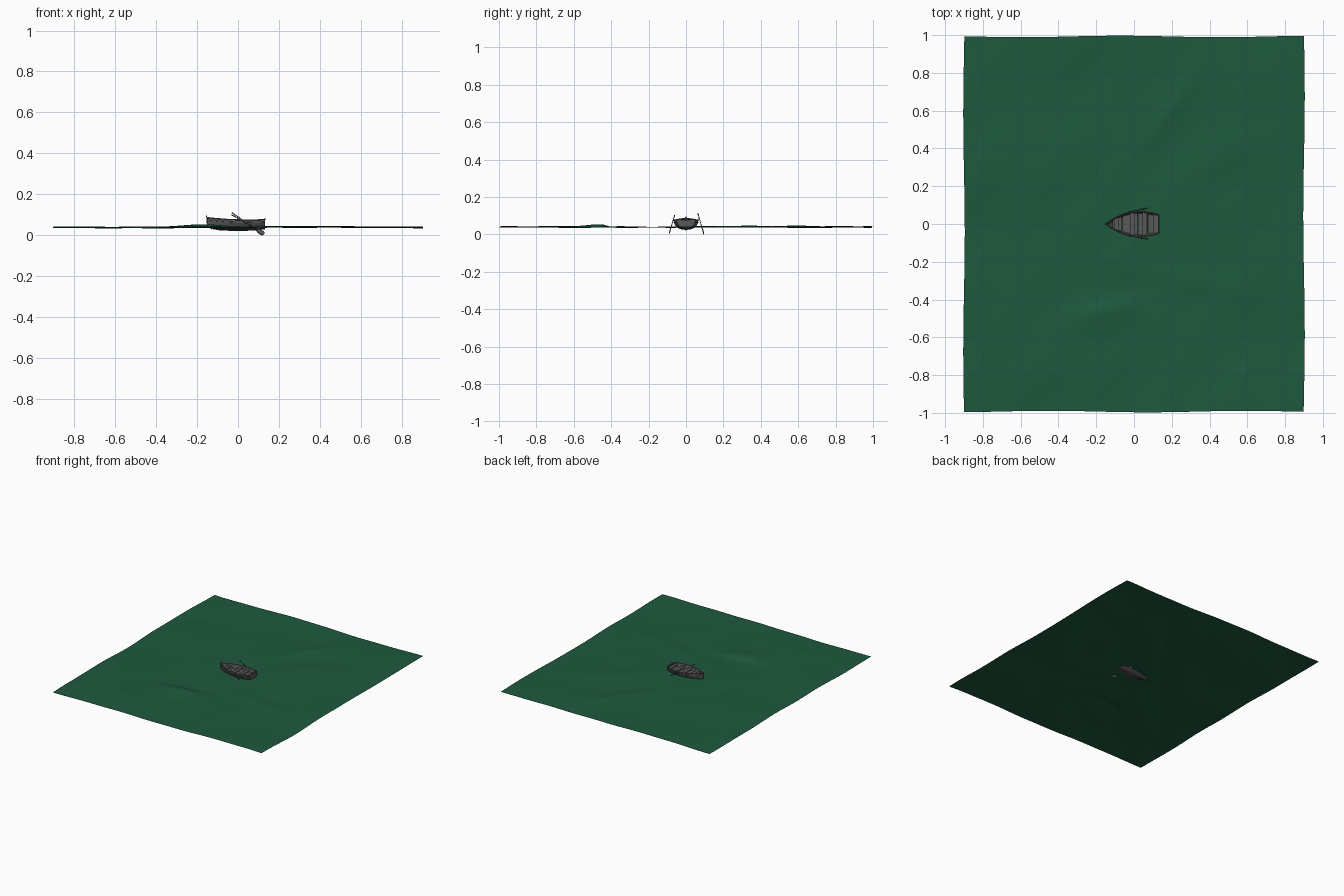
import bpy, bmesh
from math import sin, cos, pi, exp
from mathutils import Vector

if "Cube" in bpy.data.objects:
    bpy.data.objects.remove(bpy.data.objects["Cube"])


def material(name, rgb):
    m = bpy.data.materials.new(name)
    m.diffuse_color = (*rgb, 1)
    m.use_nodes = True
    m.node_tree.nodes["Principled BSDF"].inputs["Base Color"].default_value = m.diffuse_color
    return m


GREEN = material("sea green", (0.013, 0.1, 0.047))
WOOD = material("dark grey wood", (0.1, 0.1, 0.1))


def mesh_object(name, verts, faces, mat, thickness=0, smooth=False):
    me = bpy.data.meshes.new(name)
    me.from_pydata(verts, [], faces)
    bm = bmesh.new()
    bm.from_mesh(me)
    bmesh.ops.remove_doubles(bm, verts=bm.verts, dist=1e-5)
    bmesh.ops.recalc_face_normals(bm, faces=bm.faces)
    bm.to_mesh(me)
    bm.free()
    ob = bpy.data.objects.new(name, me)
    bpy.context.collection.objects.link(ob)
    me.materials.append(mat)
    if smooth:
        me.shade_smooth()
    if thickness:
        mod = ob.modifiers.new("thickness", "SOLIDIFY")
        mod.thickness = thickness
        mod.offset = -1
    return ob


def grid_faces(rows, cols):
    return [(r * cols + c, r * cols + c + 1, (r + 1) * cols + c + 1, (r + 1) * cols + c)
            for r in range(rows - 1) for c in range(cols - 1)]


def rod(name, points, radius, sides_res=1):
    cu = bpy.data.curves.new(name, "CURVE")
    cu.dimensions = "3D"
    cu.bevel_depth = radius
    cu.bevel_resolution = sides_res
    cu.use_fill_caps = True
    sp = cu.splines.new("POLY")
    sp.points.add(len(points) - 1)
    for p, co in zip(sp.points, points):
        p.co = (*co, 1)
    cu.materials.append(WOOD)
    ob = bpy.data.objects.new(name, cu)
    bpy.context.collection.objects.link(ob)
    return ob


def prism(name, outline, z, thick):
    n = len(outline)
    v = [(x, y, z) for x, y in outline] + [(x, y, z + thick) for x, y in outline]
    f = [tuple(range(n))[::-1], tuple(range(n, 2 * n))]
    f += [(i, (i + 1) % n, (i + 1) % n + n, i + n) for i in range(n)]
    return mesh_object(name, v, f, WOOD)


# Sea surface: gentle swell plus a few elongated crests
def bump(x, y, cx, cy, sx, sy, h, slope=0.0):
    dx, dy = x - cx, y - cy - slope * (x - cx)
    return h * exp(-(dx / sx) ** 2 - (dy / sy) ** 2)


def sea_height(x, y):
    z = 0.039
    z += 0.0022 * sin(7 * y + 2.2 * x + 0.8) + 0.0016 * sin(11 * y - 4 * x + 2)
    z += 0.0014 * sin(6 * x + 3 * y) + 0.0008 * sin(17 * x - 13 * y)
    back = 0.11 if y < -0.45 else 0.045
    z += bump(x, y, -0.15, -0.45, 0.16, back, 0.018, 0.15)
    z += bump(x, y, 0.5, 0.38, 0.25, 0.14, 0.012, 0.4)
    z += bump(x, y, 0.18, 0.58, 0.12, 0.07, 0.007, 1.2)
    z += bump(x, y, 0.3, -0.3, 0.3, 0.07, 0.005, -0.2)
    z -= bump(x, y, 0, 0, 0.2, 0.15, 0.003)
    return min(max(z, 0.028), 0.062)


NX, NY = 91, 101
sea = []
for j in range(NY):
    for i in range(NX):
        x, y = -0.9 + 1.8 * i / (NX - 1), -0.993 + 1.986 * j / (NY - 1)
        sea.append((x + 0.004 * sin(5 * y - 2 * x), y + 0.004 * sin(6 * x + 2 * y), sea_height(x, y)))
water = mesh_object("sea_surface", sea, grid_faces(NY, NX), GREEN, smooth=True)

# Hull stations: x, half breadth, keel height, sheer height
STATIONS = [(-0.15, 0.001, 0.045, 0.087), (-0.125, 0.018, 0.033, 0.084), (-0.09, 0.038, 0.027, 0.081),
            (-0.05, 0.055, 0.025, 0.078), (0, 0.066, 0.024, 0.076), (0.05, 0.066, 0.025, 0.075),
            (0.1, 0.058, 0.028, 0.076), (0.132, 0.049, 0.032, 0.078)]


def station(x):
    for a, b in zip(STATIONS, STATIONS[1:]):
        if x <= b[0]:
            t = (x - a[0]) / (b[0] - a[0])
            return [p + (q - p) * t for p, q in zip(a, b)]
    return STATIONS[-1]


def section(x, inset=0.0, n=5):
    _, w, k, s = station(x)
    w, k = max(w - inset, 0.0005), k + inset
    pts = []
    for i in range(-n, n + 1):
        a = abs(i) / n * pi / 2
        pts.append((x, (1 if i > 0 else -1) * w * sin(a) ** 0.8 if i else 0, k + (s - k) * (1 - cos(a))))
    return pts


def breadth_at(x, z):
    _, w, k, s = station(x)
    c = 1 - min(max((z - k) / (s - k), 0), 1)
    return w * (1 - c * c) ** 0.4 - 0.004


rings = [section(s[0]) for s in STATIONS]
mesh_object("hull", [p for r in rings for p in r], grid_faces(len(rings), 11), WOOD, thickness=0.003)

# Transom, stem, keel
mesh_object("transom", rings[-1], [tuple(range(11))], WOOD, thickness=0.005)
rod("stem_post", [(-0.127, 0, 0.032), (-0.143, 0, 0.04), (-0.15, 0, 0.055), (-0.153, 0, 0.096)], 0.0028)
rod("keel", [(s[0], 0, s[2]) for s in STATIONS[1:]], 0.0028)

# Gunwales and rubbing strakes
for side, label in ((1, "left"), (-1, "right")):
    rod(label + "_gunwale", [(s[0], side * s[1], s[3]) for s in STATIONS], 0.003)
    rod(label + "_strake", [(s[0], side * s[1] * 0.99, s[3] - 0.012) for s in STATIONS], 0.0015)
rod("transom_rail", [(0.132, -0.049, 0.078), (0.132, 0, 0.082), (0.132, 0.049, 0.078)], 0.003)

# Ribs
for i in range(8):
    rod("rib", section(-0.105 + i * 0.031, inset=0.003), 0.0016)


def cross_board(name, x0, x1, z, thick):
    b0, b1 = breadth_at(x0, z), breadth_at(x1, z)
    prism(name, [(x0, -b0), (x1, -b1), (x1, b1), (x0, b0)], z, thick)


# Floor boards and seats
for i in range(9):
    x = -0.115 + i * 0.027
    cross_board("floor_board", x, x + 0.0255, 0.05, 0.003)
for x0, x1 in ((-0.105, -0.08), (-0.02, 0.005), (0.045, 0.068), (0.104, 0.129)):
    cross_board("seat", x0, x1, 0.064, 0.004)


# Oars with flat blades, and their rowlocks
def oar(label, grip, tip):
    grip, tip = Vector(grip), Vector(tip)
    d = (tip - grip).normalized()
    neck = tip - d * 0.045
    rod(label + "_oar_shaft", [grip, neck + d * 0.006], 0.0022)
    rod(label + "_oar_grip", [grip, grip + d * 0.02], 0.003)
    across = d.cross(Vector((0, 1, 0))).normalized()
    outline = [(0, 0.002), (0.014, 0.009), (0.036, 0.01), (0.045, 0.005)]
    pts = [neck + d * a + across * b for a, b in outline]
    pts += [neck + d * a - across * b for a, b in reversed(outline)]
    mesh_object(label + "_oar_blade", pts, [tuple(range(8))], WOOD, thickness=0.002)
    lock = grip + d * 0.04
    side = 1 if lock.y > 0 else -1
    for dx in (-0.005, 0.005):
        rod(label + "_rowlock", [(lock.x, side * 0.066, 0.074), (lock.x + dx, lock.y, lock.z + 0.004)], 0.0012)


oar("left", (-0.03, 0.064, 0.111), (0.124, 0.094, 0.004))
oar("right", (-0.032, -0.061, 0.101), (0.128, -0.09, 0.008))
